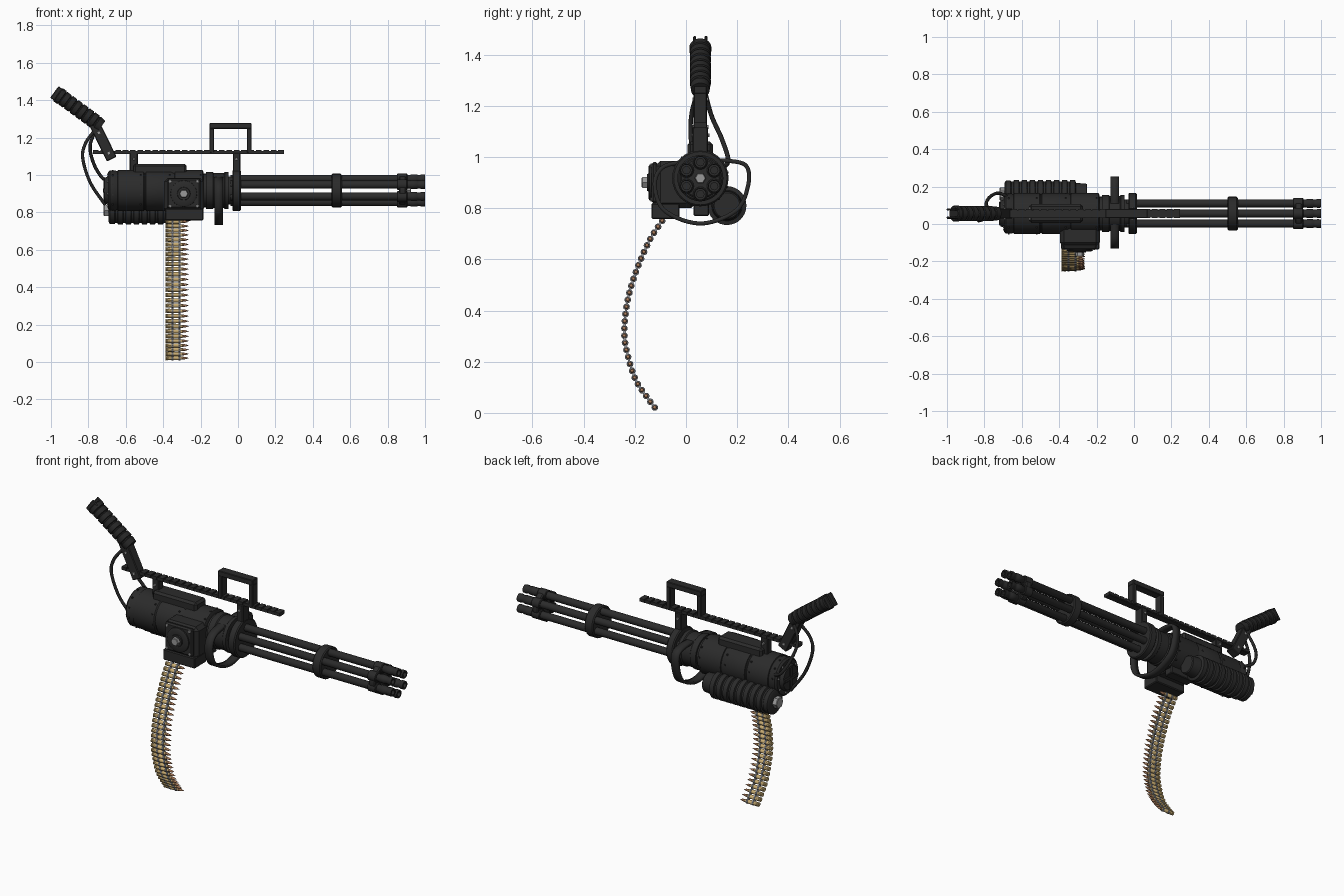
import bpy, bmesh
from math import sin, cos, pi, atan2, radians
from mathutils import Vector, Matrix

cube = bpy.data.objects.get("Cube")
if cube:
    bpy.data.objects.remove(cube, do_unlink=True)


def material(name, rgb):
    m = bpy.data.materials.new(name)
    m.use_nodes = True
    m.diffuse_color = (*rgb, 1)
    m.node_tree.nodes["Principled BSDF"].inputs["Base Color"].default_value = (*rgb, 1)
    return m


BLACK = material("gunmetal black", (0.024, 0.024, 0.024))
RUBBER = material("rubber black", (0.02, 0.02, 0.02))
GREY = material("steel grey", (0.32, 0.32, 0.32))
LINK = material("link grey", (0.30, 0.31, 0.34))
BRASS = material("brass", (0.62, 0.44, 0.18))
COPPER = material("copper", (0.42, 0.21, 0.11))

CY, CZ = 0.056, 0.917      # barrel axis


def finish(name, bm, mats, smooth=True):
    bmesh.ops.recalc_face_normals(bm, faces=bm.faces)
    me = bpy.data.meshes.new(name)
    bm.to_mesh(me)
    bm.free()
    for m in mats:
        me.materials.append(m)
    if smooth:
        me.shade_smooth()
        me.set_sharp_from_angle(angle=radians(35))
    ob = bpy.data.objects.new(name, me)
    bpy.context.collection.objects.link(ob)
    return ob


def lathe(name, profile, centres=((CY, CZ),), mats=(BLACK,), sides=32, slots=None):
    """Turn an (x, radius) profile about the x axis at each (y, z) centre."""
    bm = bmesh.new()
    for y, z in centres:
        rings = [[bm.verts.new((x, y + r * cos(2 * pi * k / sides), z + r * sin(2 * pi * k / sides)))
                  for k in range(sides)] for x, r in profile]
        for i, (a, b) in enumerate(zip(rings, rings[1:])):
            for k in range(sides):
                n = (k + 1) % sides
                f = bm.faces.new((a[k], a[n], b[n], b[k]))
                f.material_index = slots[i] if slots else 0
    bmesh.ops.remove_doubles(bm, verts=bm.verts, dist=1e-5)
    return finish(name, bm, mats)


def drum(name, x0, x1, r, c=0.006, **kw):
    """Chamfered solid cylinder along x."""
    return lathe(name, [(x0, 0), (x0, r - c), (x0 + c, r), (x1 - c, r), (x1, r - c), (x1, 0)], **kw)


def boxes(name, spans, mat=BLACK, bevel=0.004):
    """Boxes given as (x0, x1, y0, y1, z0, z1)."""
    bm = bmesh.new()
    for x0, x1, y0, y1, z0, z1 in spans:
        mid = Vector((x0 + x1, y0 + y1, z0 + z1)) / 2
        size = Matrix.Diagonal((x1 - x0, y1 - y0, z1 - z0, 1))
        bmesh.ops.create_cube(bm, size=1, matrix=Matrix.Translation(mid) @ size)
    ob = finish(name, bm, [mat], smooth=False)
    if bevel:
        b = ob.modifiers.new("bevel", 'BEVEL')
        b.width, b.segments = bevel, 1
    return ob


def spline(points, steps=10):
    """Smooth path through the points."""
    p = [Vector(q) for q in points]
    p = [2 * p[0] - p[1]] + p + [2 * p[-1] - p[-2]]
    out = []
    for a, b, c, d in zip(p, p[1:], p[2:], p[3:]):
        for s in range(steps):
            t = s / steps
            out.append(0.5 * (2 * b + (c - a) * t + (2 * a - 5 * b + 4 * c - d) * t ** 2
                              + (3 * b - a - 3 * c + d) * t ** 3))
    return out + [p[-2]]


def ribbon(name, path, x0, x1, thickness, mat):
    """Flat strap following a (y, z) path."""
    bm = bmesh.new()
    pairs = [[bm.verts.new((x, y, z)) for x in (x0, x1)] for y, z in path]
    for a, b in zip(pairs, pairs[1:]):
        bm.faces.new((a[0], a[1], b[1], b[0]))
    solid = finish(name, bm, [mat]).modifiers.new("thickness", 'SOLIDIFY')
    solid.thickness, solid.offset = thickness, 0


def cable(name, points, r):
    cu = bpy.data.curves.new(name, 'CURVE')
    cu.dimensions, cu.bevel_depth, cu.bevel_resolution, cu.use_fill_caps = '3D', r, 2, True
    path = spline(points)
    sp = cu.splines.new('POLY')
    sp.points.add(len(path) - 1)
    for q, v in zip(sp.points, path):
        q.co = (*v, 1)
    cu.materials.append(RUBBER)
    bpy.context.collection.objects.link(bpy.data.objects.new(name, cu))


# Six rotating barrels with hollow muzzles
hexa = [(CY + 0.0625 * sin(k * pi / 3), CZ + 0.0625 * cos(k * pi / 3)) for k in range(6)]
lathe("barrels", [(-0.04, 0), (-0.04, 0.021), (0.92, 0.021), (0.925, 0.024), (0.955, 0.024), (0.96, 0.021),
                  (0.975, 0.021), (0.98, 0.024), (1, 0.023), (1, 0.014), (0.93, 0.014), (0.93, 0)],
      hexa, sides=16)
drum("middle_barrel_clamp", 0.5, 0.555, 0.09)
drum("front_clamp_core", 0.86, 0.9, 0.08)
drum("front_clamp_lobes", 0.85, 0.905, 0.029, 0.004, centres=hexa, sides=16)
drum("front_clamp_bolt", 0.895, 0.925, 0.022, 0.003, mats=(GREY,), sides=6)

# Barrel support and front housing
drum("barrel_support_disc", -0.03, 0.015, 0.11)
drum("rotor_neck", -0.08, -0.02, 0.075)
lathe("front_housing", [(-0.22, 0), (-0.22, 0.09), (-0.17, 0.09), (-0.17, 0.1), (-0.135, 0.1), (-0.13, 0.094),
                        (-0.075, 0.094), (-0.07, 0.1), (-0.05, 0.1), (-0.05, 0)])

# Main body with band grooves and a stepped rear cap
prof = [(-0.715, 0), (-0.715, 0.068), (-0.695, 0.075), (-0.695, 0.098), (-0.685, 0.108), (-0.655, 0.108)]
for x in (-0.65, -0.5, -0.345):
    prof += [(x, 0.105), (x + 0.006, 0.105), (x + 0.008, 0.11), (x + 0.144, 0.11)]
prof += [(-0.19, 0.11), (-0.185, 0.1), (-0.185, 0)]
lathe("main_body", prof, sides=40)
boxes("rear_cap_bars", [(-0.722, -0.705, CY - 0.065, CY + 0.065, CZ - 0.012, CZ + 0.012),
                        (-0.72, -0.705, CY - 0.012, CY + 0.012, CZ - 0.065, CZ + 0.065)])


def circle(r, n, turn=0.2):
    return [(CY + r * cos(2 * pi * k / n + turn), CZ + r * sin(2 * pi * k / n + turn)) for k in range(n)]


drum("rear_rim_screws", -0.701, -0.69, 0.006, 0.001, centres=circle(0.087, 8), mats=(GREY,), sides=8)
boxes("body_screws", [(x - 0.004, x + 0.004, y - 0.004, y + 0.004, z - 0.004, z + 0.004)
                      for x in (-0.67, -0.52, -0.365, -0.2) for y, z in circle(0.109, 12)], bevel=0)
boxes("top_cover", [(-0.56, -0.275, CY - 0.05, CY + 0.05, 0.99, 1.06)], bevel=0.012)
boxes("lower_lug", [(-0.36, -0.2, 0.03, 0.09, 0.77, 0.84)])

# Ribbed drive motor under the left rear
MOTOR = ((0.16, 0.81),)
prof = [(-0.692, 0), (-0.692, 0.06), (-0.685, 0.072), (-0.66, 0.072)]
for k in range(8):
    x = -0.655 + k * 0.043
    prof += [(x, 0.066), (x + 0.01, 0.066), (x + 0.013, 0.076), (x + 0.039, 0.076), (x + 0.042, 0.066)]
prof += [(-0.31, 0.06), (-0.255, 0.055), (-0.25, 0.05), (-0.25, 0)]
lathe("drive_motor", prof, MOTOR)
drum("motor_rear_bolt", -0.718, -0.69, 0.034, 0.003, centres=MOTOR, mats=(GREY,), sides=6)

# Ammunition feeder on the front side
FX, FZ = -0.29, 0.9
boxes("feeder_box", [(-0.395, -0.183, -0.12, 0.04, 0.8, 0.985)], bevel=0.02)
boxes("feeder_mouth", [(-0.39, -0.185, -0.135, -0.025, 0.757, 0.82)], bevel=0.005)
boxes("feeder_plate", [(FX - 0.09, FX + 0.09, -0.135, -0.11, FZ - 0.08, FZ + 0.08)], bevel=0.008)


def on_front(ob, x=FX, z=FZ):
    """Turn a part made along x to point at the front."""
    ob.matrix_world = Matrix.Translation((x, 0, z)) @ Matrix.Rotation(-pi / 2, 4, 'Z')


on_front(lathe("feeder_hub", [(0.12, 0), (0.12, 0.072), (0.142, 0.07), (0.147, 0.062), (0.147, 0.035),
                              (0.152, 0.033), (0.152, 0)], [(0, 0)]))
on_front(drum("feeder_bolt", 0.15, 0.173, 0.024, 0.003, centres=[(0, 0)], mats=(GREY,), sides=6))
on_front(drum("feeder_screws", 0.13, 0.139, 0.008, 0.001, mats=(GREY,), sides=8,
              centres=[(a * 0.073, b * 0.066) for a in (-1, 1) for b in (-1, 1)]))

# Hanging ammunition belt, rounds evenly spaced along the path
path = spline([(-0.09, 0.755), (-0.142, 0.675), (-0.193, 0.558), (-0.228, 0.44), (-0.241, 0.317),
               (-0.229, 0.23), (-0.197, 0.13), (-0.15, 0.058), (-0.115, 0.012)])
ROUNDS = 29
lengths = [0]
for a, b in zip(path, path[1:]):
    lengths.append(lengths[-1] + (b - a).length)
rounds = []
for k in range(ROUNDS):
    d = lengths[-1] * (k + 0.2) / (ROUNDS - 0.4)
    i = max(j for j in range(len(path) - 1) if lengths[j] <= d)
    rounds.append(path[i].lerp(path[i + 1], (d - lengths[i]) / (lengths[i + 1] - lengths[i])))
lathe("belt_rounds", [(-0.387, 0), (-0.387, 0.012), (-0.382, 0.012), (-0.38, 0.009), (-0.377, 0.012),
                      (-0.318, 0.0115), (-0.308, 0.0085), (-0.297, 0.0085), (-0.28, 0.006), (-0.262, 0)],
      rounds, (BRASS, COPPER), 10, [0] * 7 + [1] * 2)
for name, x in (("rear", -0.356), ("front", -0.318)):
    drum(name + "_belt_links", x, x + 0.011, 0.0132, 0.001, centres=rounds, mats=(LINK,), sides=10)
    ribbon(name + "_belt_strip", path, x, x + 0.011, 0.008, LINK)

# Slotted top rail, posts and carry handle
boxes("top_rail", [(-0.775, 0.245, CY - 0.02, CY + 0.02, 1.113, 1.129)]
      + [(x, x + 0.03, CY - 0.024, CY + 0.024, 1.116, 1.134) for x in [-0.775 + 0.0396 * k for k in range(26)]],
      bevel=0)
boxes("rail_posts", [(-0.58, -0.535, CY - 0.022, CY + 0.022, 1.0, 1.118),
                     (-0.028, 0.013, CY - 0.03, CY + 0.03, 1.0, 1.118)])
for name, x, z in (("rear", -0.557, 1.085), ("front", -0.008, 1.085)):
    on_front(drum(name + "_post_screw", -CY - 0.035, -CY + 0.035, 0.007, 0.001, centres=[(0, 0)],
                  mats=(GREY,), sides=8), x, z)
boxes("carry_handle", [(-0.152, -0.127, CY - 0.025, CY + 0.025, 1.12, 1.25),
                       (0.047, 0.072, CY - 0.025, CY + 0.025, 1.12, 1.25),
                       (-0.152, 0.072, CY - 0.025, CY + 0.025, 1.247, 1.278)], bevel=0.003)

# Curved guard strap around the front housing
ribbon("guard_strap", spline([(0.1, 0.985), (0.166, 0.985), (0.235, 0.965), (0.243, 0.89), (0.195, 0.79),
                              (CY, 0.74), (-0.083, 0.79), (-0.122, 0.89), (-0.09, 0.96), (0.01, 0.985)]),
       -0.125, -0.08, 0.016, BLACK)


# Rear grip: angled strut, ribbed handle and trigger ears
def aim(ob, x0, z0, x1, z1):
    ob.matrix_world = Matrix.Translation((x0, CY, z0)) @ Matrix.Rotation(atan2(z0 - z1, x1 - x0), 4, 'Y')


STRUT = (-0.675, 1.085, -0.768, 1.275)
GRIP = (-0.73, 1.26, -0.972, 1.437)
aim(boxes("grip_strut", [(0, 0.215, -0.027, 0.027, -0.029, 0.029)]), *STRUT)
aim(boxes("strut_pins", [(x, x + 0.012, -0.031, 0.031, -0.006, 0.006) for x in (0.03, 0.15)], GREY, 0), *STRUT)
prof = [(0, 0), (0, 0.036), (0.03, 0.039)]
for k in range(6):
    x = 0.035 + k * 0.037
    prof += [(x, 0.035), (x + 0.005, 0.035), (x + 0.008, 0.041), (x + 0.034, 0.041)]
prof += [(0.258, 0.036), (0.262, 0.043), (0.285, 0.043), (0.29, 0.038), (0.29, 0)]
aim(lathe("grip_handle", prof, [(0, 0)], (RUBBER,)), *GRIP)
aim(boxes("trigger_ears", [(0.27, 0.312, s * 0.022 - 0.006, s * 0.022 + 0.006, -0.038, 0.038)
                           for s in (-1, 1)]), *GRIP)

# Control cables from grip to body
cable("right_cable", [(-0.765, 0.04, 1.24), (-0.815, 0.022, 1.17), (-0.83, 0.018, 1.09), (-0.79, 0.03, 0.96),
                      (-0.71, 0.05, 0.84)], 0.009)
cable("left_cable", [(-0.755, 0.075, 1.25), (-0.79, 0.1, 1.16), (-0.775, 0.14, 1.07), (-0.73, 0.165, 0.99),
                     (-0.68, 0.15, 0.96)], 0.009)
